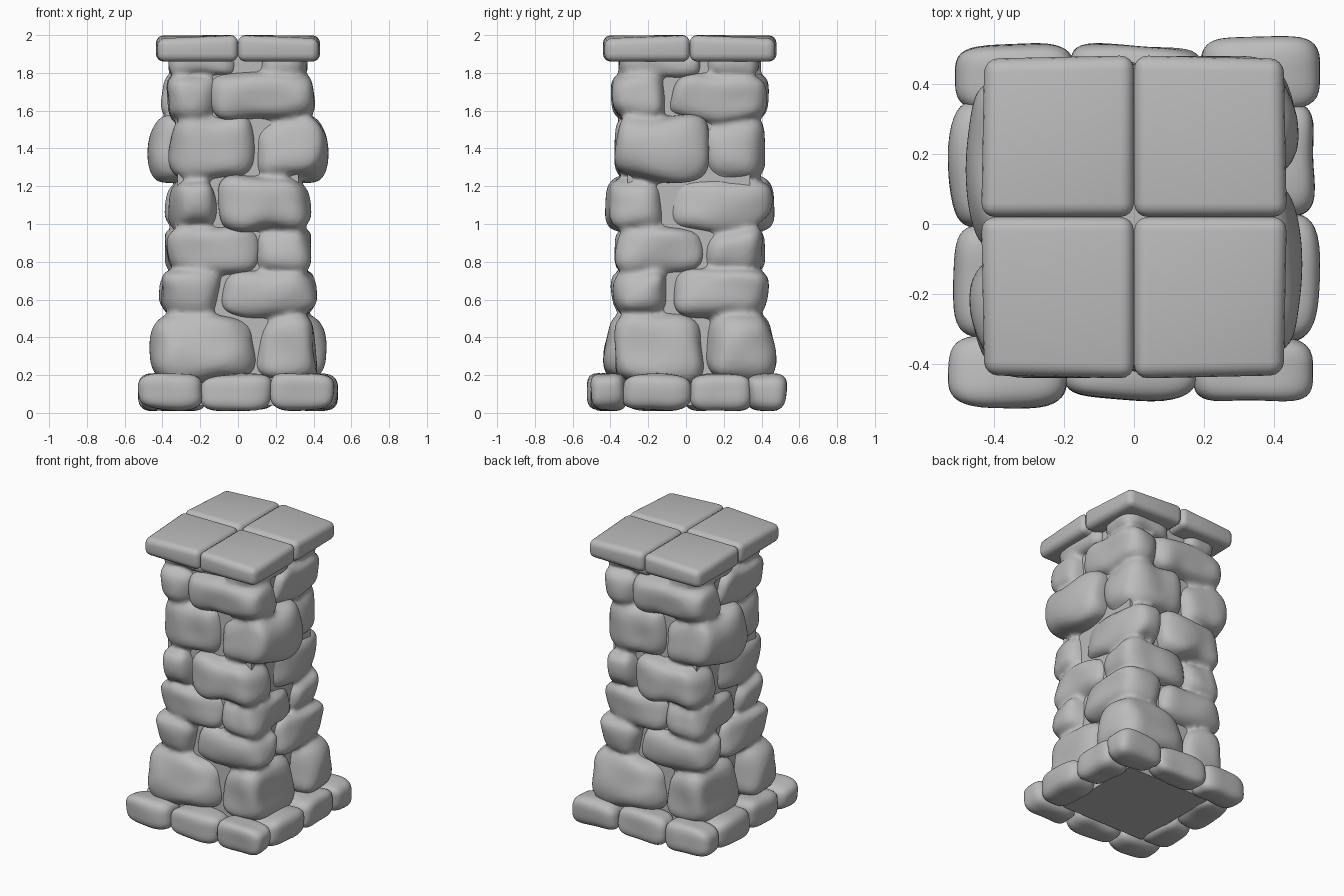
import bpy, bmesh
from mathutils import Vector, noise

cube = bpy.data.objects.get("Cube")
if cube:
    bpy.data.objects.remove(cube)

stone_grey = bpy.data.materials.new("stone grey")
stone_grey.use_nodes = True
colour = (0.5, 0.5, 0.5, 1)
stone_grey.diffuse_color = colour
stone_grey.node_tree.nodes["Principled BSDF"].inputs["Base Color"].default_value = colour

CENTRE_Y = 0.02


def stone_mesh(lo, hi, power, rough, cuts=11):
    """Lumpy pillow-shaped stone that exactly fills the box lo..hi."""
    lo, hi = Vector(lo), Vector(hi)
    mid, half = (lo + hi) / 2, (hi - lo) / 2
    bm = bmesh.new()
    bmesh.ops.create_cube(bm, size=2)
    bmesh.ops.subdivide_edges(bm, edges=bm.edges[:], cuts=cuts, use_grid_fill=True)
    for v in bm.verts:
        length = sum(abs(c) ** power for c in v.co) ** (1 / power)
        p = mid + v.co / length * half
        v.co = p + noise.noise_vector(p * 4 + mid * 9) * rough
    # Refit the roughened stone to its box
    for axis in range(3):
        least = min(v.co[axis] for v in bm.verts)
        span = max(v.co[axis] for v in bm.verts) - least
        for v in bm.verts:
            v.co[axis] = lo[axis] + (v.co[axis] - least) / span * 2 * half[axis]
    mesh = bpy.data.meshes.new("stone")
    bm.to_mesh(mesh)
    bm.free()
    return mesh


def finish(name, mesh):
    mesh.name = name
    mesh.materials.append(stone_grey)
    for poly in mesh.polygons:
        poly.use_smooth = True
    obj = bpy.data.objects.new(name, mesh)
    bpy.context.collection.objects.link(obj)
    return obj


def footing(name, lo, hi):
    finish(name, stone_mesh(lo, hi, power=3.6, rough=0.02))


def block(name, lo, hi, bevel=0, droop=0):
    """Box with rounded edges; droop lowers and draws in its outermost corner."""
    lo, hi = Vector(lo), Vector(hi)
    bm = bmesh.new()
    bmesh.ops.create_cube(bm, size=1)
    for v in bm.verts:
        v.co = (lo + hi) / 2 + v.co * (hi - lo)
    if droop:
        corner = max(bm.verts, key=lambda v: abs(v.co.x) + abs(v.co.y - CENTRE_Y) + v.co.z)
        spot = corner.co.xy
        corner.co.z -= droop
        for v in bm.verts:
            if (v.co.xy - spot).length < 0.01:
                v.co.x *= 1 - droop
                v.co.y -= (v.co.y - CENTRE_Y) * droop
    if bevel:
        bmesh.ops.bevel(bm, geom=bm.edges[:], offset=bevel, segments=4,
                        profile=0.5, affect='EDGES')
    mesh = bpy.data.meshes.new(name)
    bm.to_mesh(mesh)
    bm.free()
    obj = finish(name, mesh)
    bpy.context.view_layer.objects.active = obj
    bpy.ops.object.select_all(action='DESELECT')
    obj.select_set(True)
    bpy.ops.object.shade_smooth_by_angle()


# Mortar core
block("core", (-0.32, -0.31, 0.04), (0.32, 0.34, 1.9))

# Corner stones in courses, alternating long and short on each face
levels = [0.17, 0.51, 0.74, 0.97, 1.24, 1.56, 1.79, 1.9]
# per course: inner x, outer x, outer y, inner y
front_right = [(0.07, 0.42, -0.38, 0.10), (-0.09, 0.42, -0.39, -0.07),
               (0.06, 0.39, -0.38, 0.10), (-0.11, 0.39, -0.43, -0.08),
               (0.07, 0.48, -0.38, 0.13), (-0.16, 0.41, -0.40, -0.08),
               (0.10, 0.37, -0.36, 0.08)]
back_right = [(-0.10, 0.47, 0.48, 0.09), (0.07, 0.41, 0.44, -0.07),
              (-0.12, 0.38, 0.42, 0.08), (0.09, 0.37, 0.46, -0.10),
              (-0.10, 0.37, 0.42, 0.08), (0.08, 0.38, 0.43, -0.09),
              (0.00, 0.37, 0.39, 0.09)]
for side, courses in (("front_right", front_right), ("back_right", back_right)):
    for turned in (False, True):
        bm = bmesh.new()
        for i, (x0, x1, y_out, y_in) in enumerate(courses):
            y0, y1 = sorted((y_out, y_in))
            single = stone_mesh((x0, y0, levels[i] - 0.025), (x1, y1, levels[i + 1] + 0.025),
                                power=3.8, rough=0.04)
            bm.from_mesh(single)
            bpy.data.meshes.remove(single)
        if turned:
            for v in bm.verts:
                v.co.x, v.co.y = -v.co.x, 2 * CENTRE_Y - v.co.y
        place = "opposite_" + side if turned else side
        mesh = bpy.data.meshes.new(place)
        bm.to_mesh(mesh)
        bm.free()
        pile = finish(place + "_corner_stones", mesh)
        # Melt the stones of one corner softly into each other
        melt = pile.modifiers.new("melt", 'REMESH')
        melt.mode = 'VOXEL'
        melt.voxel_size = 0.016
        melt.use_smooth_shade = True
        soften = pile.modifiers.new("soften", 'SMOOTH')
        soften.factor = 0.5
        soften.iterations = 8

# Ring of footing stones
low, high = 0.01, 0.21
front_row = [(-0.53, -0.19, -0.525), (-0.20, 0.18, -0.505), (0.17, 0.51, -0.505)]
for i, (x0, x1, y) in enumerate(front_row):
    footing(f"front_footing_{i + 1}", (x0, y, low), (x1, -0.31, high))
    footing(f"back_footing_{i + 1}", (-x1, 0.32, low), (-x0, -y + 0.01, high))
for i, (y0, y1, x) in enumerate([(-0.34, 0.03, 0.53), (0.02, 0.35, 0.515)]):
    footing(f"right_footing_{i + 1}", (0.30, y0, low), (x, y1, high))
    footing(f"left_footing_{i + 1}", (-x, -y1 + 0.02, low), (-0.30, -y0 + 0.02, high))

# Four cap slabs
for sx, across in ((-1, "left"), (1, "right")):
    for sy, along in ((-1, "front"), (1, "back")):
        xs = sorted((0, sx * 0.435))
        ys = sorted((CENTRE_Y, CENTRE_Y + sy * 0.46))
        block(f"{along}_{across}_cap_slab", (xs[0], ys[0], 1.86), (xs[1], ys[1], 2.0),
              bevel=0.04, droop=0.02)
